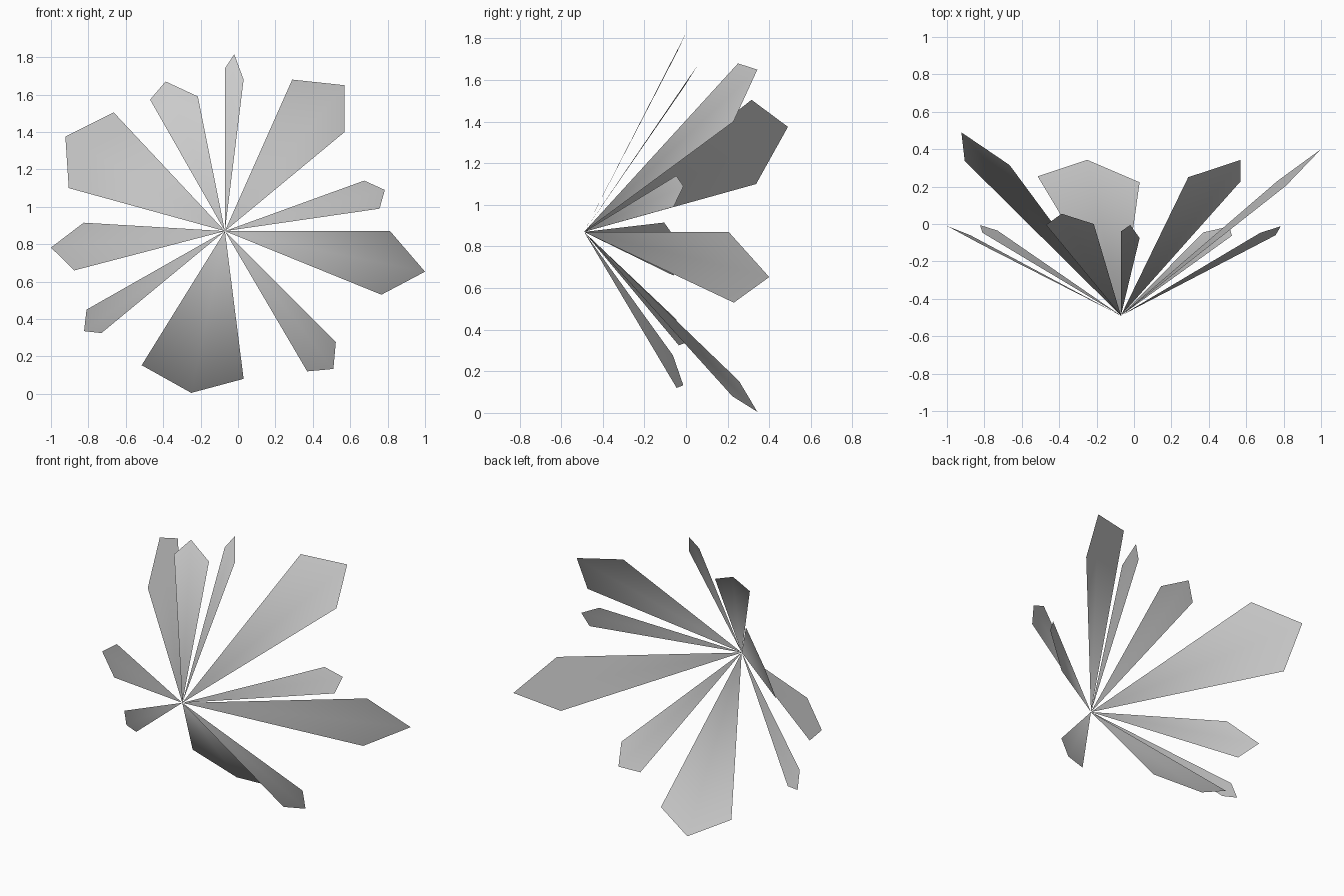
import bpy
import bmesh

# Common root where every petal meets
ROOT = (-0.07, -0.49, 0.87)

# Each petal: first shoulder, tip, second shoulder, clockwise seen from the front
PETALS = [
    ((-.07, -.04, 1.74), (-.02, -.005, 1.815), (.03, -.075, 1.68)),
    ((.29, .25, 1.68), (.57, .343, 1.65), (.57, .228, 1.40)),
    ((.675, -.047, 1.14), (.785, -.012, 1.09), (.757, -.06, .99)),
    ((.813, .205, .87), (1.0, .40, .653), (.767, .23, .53)),
    ((.523, -.063, .277), (.51, -.013, .133), (.37, -.045, .12)),
    ((.03, .223, .08), (-.25, .343, .005), (-.515, .255, .153)),
    ((-.73, -.035, .325), (-.823, -.006, .335), (-.81, -.047, .45)),
    ((-.875, -.06, .66), (-1.0, -.01, .782), (-.825, -.105, .915)),
    ((-.905, .337, 1.10), (-.923, .49, 1.375), (-.665, .315, 1.505)),
    ((-.47, -.005, 1.573), (-.387, .055, 1.67), (-.215, 0, 1.59)),
]

# Thin four-sided petals fanned out in a shallow cone, smooth across the shared root
bm = bmesh.new()
root = bm.verts.new(ROOT)
for petal in PETALS:
    outer = [bm.verts.new(p) for p in reversed(petal)]
    face = bm.faces.new([root] + outer)
    face.smooth = True

mesh = bpy.data.meshes.new("petal_fan")
bm.to_mesh(mesh)
bm.free()
petal_fan = bpy.data.objects.new("petal_fan", mesh)
bpy.context.collection.objects.link(petal_fan)
